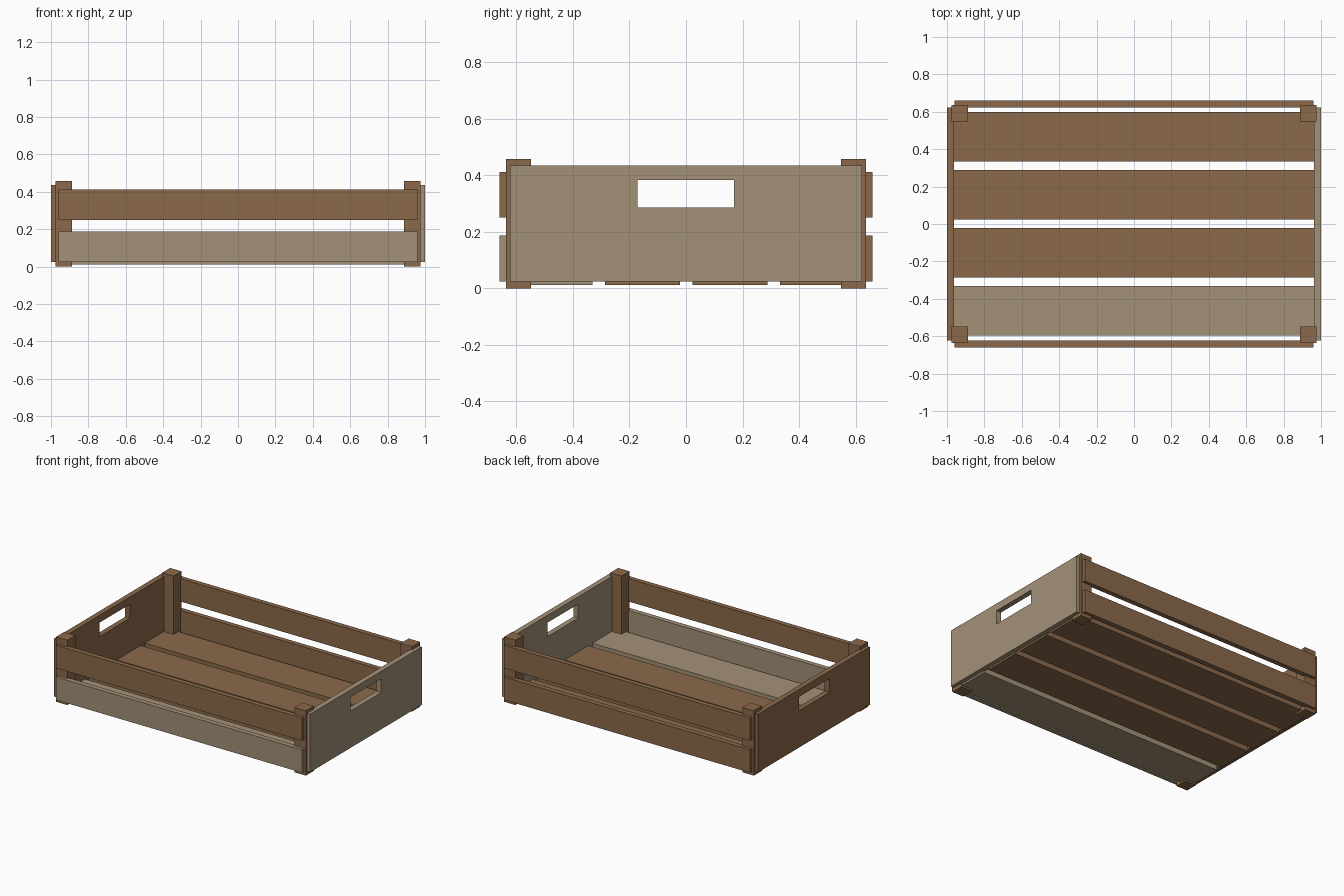
import bpy, bmesh

if "Cube" in bpy.data.objects:
    bpy.data.objects.remove(bpy.data.objects["Cube"])


def material(name, rgb):
    m = bpy.data.materials.new(name)
    m.diffuse_color = (*rgb, 1)
    m.use_nodes = True
    m.node_tree.nodes["Principled BSDF"].inputs["Base Color"].default_value = m.diffuse_color
    return m


brown = material("brown wood", (0.258, 0.144, 0.069))
grey = material("weathered wood", (0.366, 0.283, 0.188))


def add_object(name, bm, mat):
    bmesh.ops.recalc_face_normals(bm, faces=bm.faces)
    me = bpy.data.meshes.new(name)
    bm.to_mesh(me)
    bm.free()
    me.materials.append(mat)
    ob = bpy.data.objects.new(name, me)
    bpy.context.collection.objects.link(ob)


def box(name, x, y, z, mat):
    bm = bmesh.new()
    bmesh.ops.create_cube(bm, size=1)
    for v in bm.verts:
        v.co = [(a + b) / 2 + c * (b - a) for c, (a, b) in zip(v.co, (x, y, z))]
    add_object(name, bm, mat)


def rect(y0, y1, z0, z1):
    return [(y0, z0), (y1, z0), (y1, z1), (y0, z1)]


def end_panel(name, x0, x1, mat):
    # Flat frame around the hand hole, extruded to thickness
    bm = bmesh.new()
    outer = [bm.verts.new((x0, y, z)) for y, z in rect(-0.623, 0.623, 0.025, 0.435)]
    inner = [bm.verts.new((x0, y, z)) for y, z in rect(-0.172, 0.17, 0.285, 0.383)]
    for i in range(4):
        j = (i + 1) % 4
        bm.faces.new((outer[i], outer[j], inner[j], inner[i]))
    ext = bmesh.ops.extrude_face_region(bm, geom=bm.faces[:], use_keep_orig=True)
    for v in ext["geom"]:
        if isinstance(v, bmesh.types.BMVert):
            v.co.x = x1
    add_object(name, bm, mat)


# End panels with hand holes
end_panel("right_end_panel", 0.963, 1.0, grey)
end_panel("left_end_panel", -1.0, -0.963, brown)

# Corner posts
for sx, side in ((-1, "left"), (1, "right")):
    for sy, end in ((-1, "front"), (1, "back")):
        box(f"{end}_{side}_post", sorted((sx * 0.887, sx * 0.976)),
            sorted((sy * 0.548, sy * 0.637)), (0, 0.458), brown)

# Side slats
for sy, end in ((-1, "front"), (1, "back")):
    for level, z in (("lower", (0.025, 0.187)), ("upper", (0.25, 0.411))):
        mat = grey if (end, level) == ("front", "lower") else brown
        box(f"{end}_{level}_slat", (-0.961, 0.961),
            sorted((sy * 0.624, sy * 0.659)), z, mat)

# Floor boards
for i in range(4):
    y = -0.464 + i * 0.31
    box(f"floor_board_{i + 1}", (-0.968, 0.968), (y - 0.133, y + 0.133),
        (0.012, 0.047), grey if i == 0 else brown)
